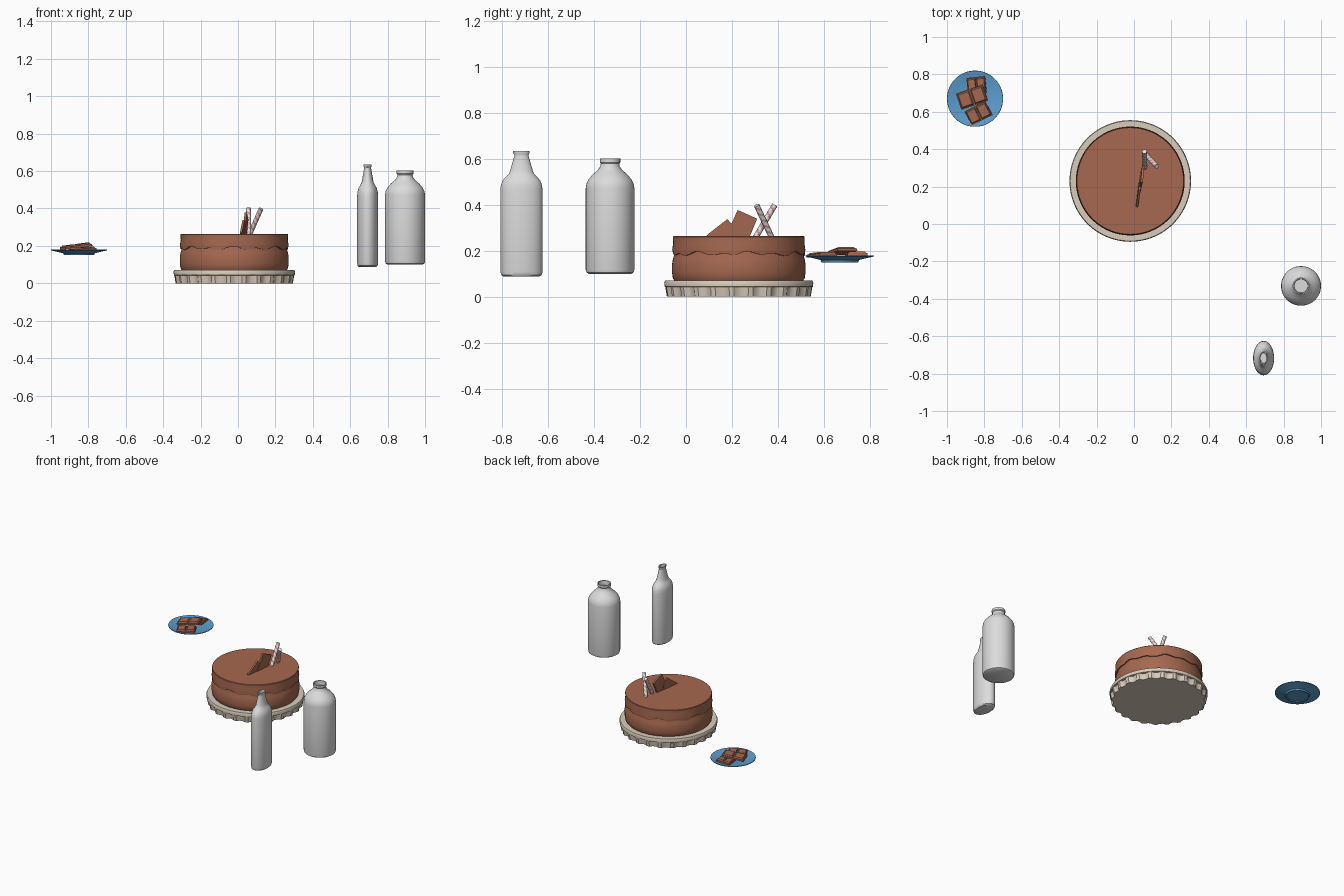
import bpy, bmesh, math
from mathutils import Vector, Matrix

if "Cube" in bpy.data.objects:
    bpy.data.objects.remove(bpy.data.objects["Cube"])


def mat(name, r, g, b):
    m = bpy.data.materials.new(name)
    m.diffuse_color = (r, g, b, 1)
    m.use_nodes = True
    m.node_tree.nodes["Principled BSDF"].inputs["Base Color"].default_value = m.diffuse_color
    return m


BROWN = mat("chocolate brown", 0.38, 0.14, 0.08)
CREAM = mat("cream", 0.70, 0.61, 0.50)
BLUE = mat("plate blue", 0.11, 0.34, 0.62)
GREY = mat("bottle grey", 0.72, 0.72, 0.72)
WHITE = mat("stick white", 0.80, 0.76, 0.73)
PINK = mat("stick pink", 0.56, 0.27, 0.31)


def finish(name, bm, mats, smooth=35):
    bmesh.ops.recalc_face_normals(bm, faces=bm.faces)
    me = bpy.data.meshes.new(name)
    bm.to_mesh(me)
    bm.free()
    ob = bpy.data.objects.new(name, me)
    bpy.context.collection.objects.link(ob)
    for m in mats:
        me.materials.append(m)
    if smooth:
        bpy.ops.object.select_all(action='DESELECT')
        ob.select_set(True)
        bpy.context.view_layer.objects.active = ob
        bpy.ops.object.shade_smooth_by_angle(angle=math.radians(smooth))
    return ob


def lathe(name, profile, centre, m, sides=64, sx=1.0, sy=1.0, shape=None):
    """Spin (radius, z) points around z; shape(ring, step, r, z) may alter them."""
    bm = bmesh.new()
    rings = []
    for i, (r, z) in enumerate(profile):
        if r == 0:
            rings.append([bm.verts.new((centre[0], centre[1], z))])
            continue
        ring = []
        for k in range(sides):
            rr, zz = shape(i, k, r, z) if shape else (r, z)
            a = 2 * math.pi * k / sides
            ring.append(bm.verts.new((centre[0] + rr * sx * math.cos(a),
                                      centre[1] + rr * sy * math.sin(a), zz)))
        rings.append(ring)
    for a, b in zip(rings, rings[1:]):
        for k in range(sides):
            n = (k + 1) % sides
            if len(a) == 1:
                bm.faces.new((a[0], b[n], b[k]))
            elif len(b) == 1:
                bm.faces.new((a[k], a[n], b[0]))
            else:
                bm.faces.new((a[k], a[n], b[n], b[k]))
    return finish(name, bm, [m])


CAKE = (-0.02, 0.23)


# Cake board: tapered rim with a ring of recessed notches
def notch(i, k, r, z):
    return (r - 0.014 if i in (1, 2) and k % 4 in (0, 1) else r), z


lathe("cake_board", [(0, 0), (0.314, 0), (0.321, 0.042), (0.323, 0.044),
                     (0.325, 0.062), (0.321, 0.07), (0, 0.07)],
      CAKE, CREAM, 96, shape=notch)

# Cake body: two bulging layers
lathe("cake_body", [(0, 0.068), (0.279, 0.068), (0.287, 0.08), (0.291, 0.105),
                    (0.291, 0.14), (0.287, 0.165), (0.279, 0.19),
                    (0.278, 0.25), (0, 0.25)], CAKE, BROWN, 96)


# Icing cap with an uneven lower edge
def drip(i, k, r, z):
    if i < 2:
        z += 0.006 * math.sin(k * 0.9) + 0.005 * math.sin(k * 2 * math.pi * 7 / 96)
    return r, z


lathe("icing_cap", [(0.276, 0.187), (0.288, 0.187), (0.290, 0.205),
                    (0.286, 0.235), (0.287, 0.261), (0.285, 0.264),
                    (0, 0.264)], CAKE, BROWN, 96, shape=drip)


# Chocolate shards standing in the top of the cake
def shard(name, outline, x0, slope, lean):
    bm = bmesh.new()
    sides = []
    for dx in (-0.006, 0.006):
        sides.append([bm.verts.new((x0 + dx + slope * (y - outline[0][0])
                                    + lean * (z - 0.26), y, z)) for y, z in outline])
    bm.faces.new(sides[0])
    bm.faces.new(sides[1][::-1])
    n = len(outline)
    for k in range(n):
        j = (k + 1) % n
        bm.faces.new((sides[0][k], sides[1][k], sides[1][j], sides[0][j]))
    finish(name, bm, [BROWN], 0)


shard("shard_low", [(0.09, 0.268), (0.18, 0.338), (0.225, 0.29), (0.21, 0.255), (0.10, 0.255)],
      0.015, 0.12, 0.05)
shard("shard_high", [(0.17, 0.255), (0.225, 0.378), (0.31, 0.34), (0.275, 0.255)],
      0.028, 0.12, 0.06)


# Striped wafer sticks: helical stripes by face index
def stick(name, a, b, r=0.0125, sides=16, steps=24):
    a, b = Vector(a), Vector(b)
    d = b - a
    rot = d.to_track_quat('Z', 'Y').to_matrix().to_4x4()
    bm = bmesh.new()
    rings = [[bm.verts.new((r * math.cos(2 * math.pi * k / sides),
                            r * math.sin(2 * math.pi * k / sides),
                            d.length * s / steps)) for k in range(sides)]
             for s in range(steps + 1)]
    for s in range(steps):
        for k in range(sides):
            n = (k + 1) % sides
            f = bm.faces.new((rings[s][k], rings[s][n], rings[s + 1][n], rings[s + 1][k]))
            f.material_index = 1 if (k + 2 * s) % 8 < 3 else 0
    bm.faces.new(rings[0][::-1])
    bm.faces.new(rings[-1])
    bmesh.ops.transform(bm, matrix=Matrix.Translation(a) @ rot, verts=bm.verts)
    finish(name, bm, [WHITE, PINK])


stick("stick_upright", (0.058, 0.295, 0.245), (0.056, 0.387, 0.400))
stick("stick_leaning", (0.056, 0.380, 0.245), (0.123, 0.308, 0.398))

# Bottles: shared builder, hollow mouth
BOTTLES = [
    ("slim_bottle", (0.693, -0.717), 0.056, 0.092,
     [(0, 0.088), (0.84, 0.088), (0.95, 0.094), (1, 0.108), (1, 0.465), (0.97, 0.488),
      (0.88, 0.508), (0.70, 0.526), (0.58, 0.538), (0.53, 0.552), (0.34, 0.612),
      (0.34, 0.620), (0.39, 0.626), (0.39, 0.635), (0.32, 0.635), (0.30, 0.605), (0, 0.605)]),
    ("wide_bottle", (0.893, -0.331), 0.107, 0.106,
     [(0, 0.10), (0.88, 0.10), (0.97, 0.106), (1, 0.118), (1, 0.472), (0.97, 0.492),
      (0.88, 0.512), (0.70, 0.534), (0.50, 0.552), (0.40, 0.568), (0.38, 0.580),
      (0.42, 0.586), (0.42, 0.602), (0.36, 0.602), (0.34, 0.570), (0, 0.570)]),
]
for name, c, rx, ry, prof in BOTTLES:
    lathe(name, prof, c, GREY, 48, rx, ry)

# Plate
lathe("plate", [(0, 0.155), (0.07, 0.155), (0.072, 0.15), (0.08, 0.15), (0.084, 0.160),
                (0.115, 0.168), (0.15, 0.176), (0.149, 0.180), (0.115, 0.174),
                (0.088, 0.167), (0, 0.167)], (-0.85, 0.67), BLUE)


# Chocolate bars on the plate: slab with two raised tiles
def bar(name, loc, length, width, angle, tilt):
    bm = bmesh.new()

    def block(cx, lx, ly, z0, z1, top):
        v = bmesh.ops.create_cube(bm, size=1)["verts"]
        for p in v:
            s = top if p.co.z > 0 else 1
            p.co = (cx + p.co.x * lx * s, p.co.y * ly * s, z1 if p.co.z > 0 else z0)

    block(0, length, width, -0.008, 0.003, 1)
    for s in (-1, 1):
        block(s * length * 0.245, length * 0.45, width * 0.9, 0.002, 0.010, 0.82)
    m = (Matrix.Translation(loc) @ Matrix.Rotation(math.radians(angle), 4, 'Z')
         @ Matrix.Rotation(math.radians(tilt), 4, 'Y'))
    bmesh.ops.transform(bm, matrix=m, verts=bm.verts)
    finish(name, bm, [BROWN], 0)


bar("bar_back", (-0.842, 0.742, 0.184), 0.10, 0.088, 6, -5)
bar("bar_front", (-0.832, 0.592, 0.183), 0.125, 0.085, 27, -3)
bar("bar_top", (-0.866, 0.678, 0.199), 0.152, 0.092, 19, -7)
